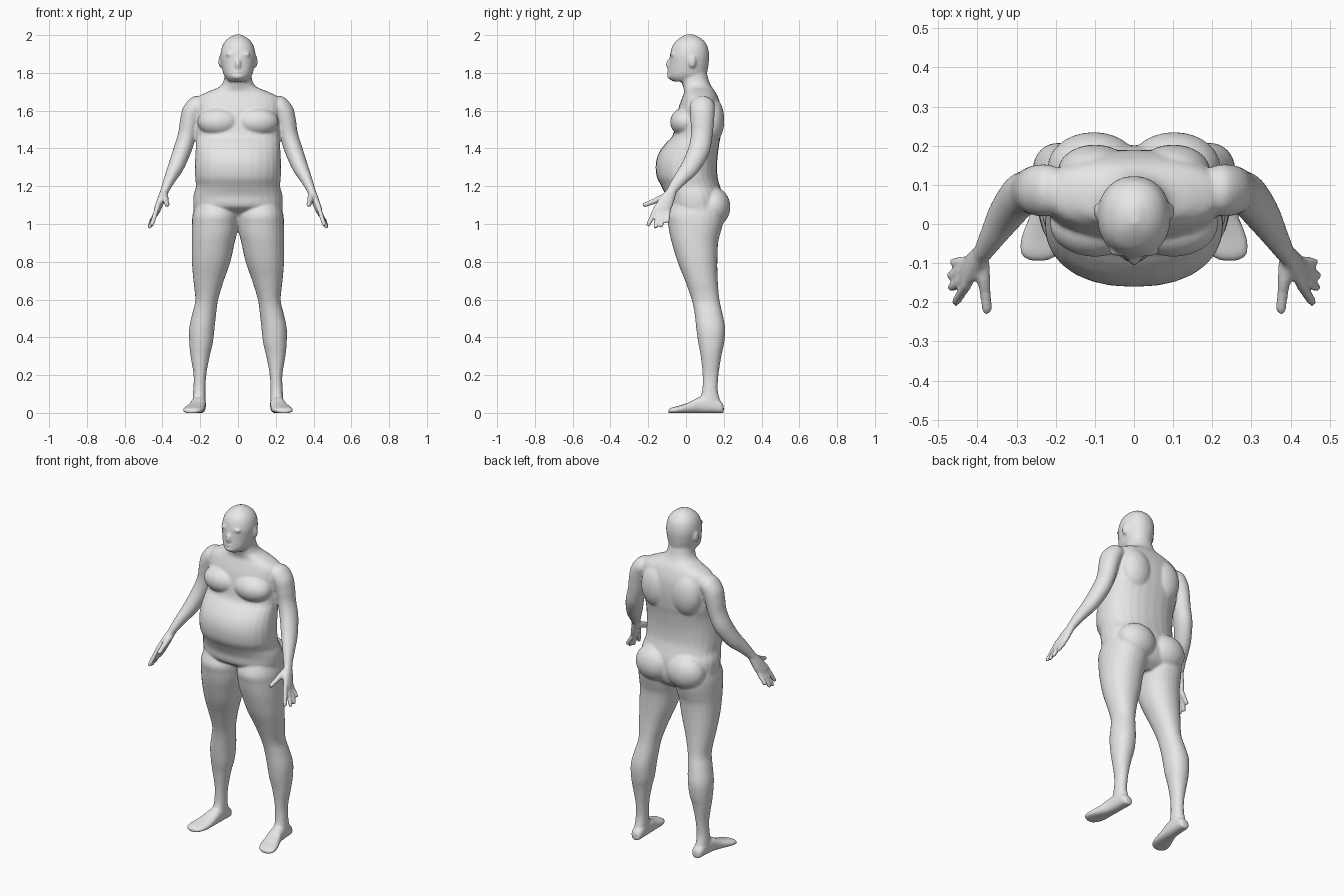
import bpy, bmesh, math
from mathutils import Vector as V, Matrix

bm = bmesh.new()
SIDES = 28


def catmull(a, b, c, d, t):
    return 0.5 * (2 * b + (c - a) * t + (2 * a - 5 * b + 4 * c - d) * t * t
                  + (3 * b - a - 3 * c + d) * t ** 3)


def loft(sections, sx=1, power=2.0, steps=4):
    """Closed smooth skin through (centre, half axis u, half axis v) sections."""
    n = len(sections)
    rows = []
    for i in range(n - 1):
        quad = [sections[max(0, min(n - 1, i + k))] for k in (-1, 0, 1, 2)]
        for s in range(steps):
            rows.append([catmull(*[q[j] for q in quad], s / steps) for j in range(3)])
    rows.append(sections[-1])
    rings = []
    for c, u, v in rows:
        ring = []
        for k in range(SIDES):
            a = 2 * math.pi * k / SIDES
            ca, sa = math.cos(a), math.sin(a)
            p = (c + u * math.copysign(abs(ca) ** (2 / power), ca)
                 + v * math.copysign(abs(sa) ** (2 / power), sa))
            ring.append(bm.verts.new((p.x * sx, p.y, p.z)))
        rings.append(ring)
    for r, q in zip(rings, rings[1:]):
        for k in range(SIDES):
            m = (k + 1) % SIDES
            bm.faces.new((r[k], r[m], q[m], q[k]))
    bm.faces.new(rings[0])
    bm.faces.new(rings[-1])


def level(z, x0, x1, y0, y1):
    """Horizontal section from its x and y limits."""
    return (V(((x0 + x1) / 2, (y0 + y1) / 2, z)),
            V(((x1 - x0) / 2, 0, 0)), V((0, (y1 - y0) / 2, 0)))


def tube(points, sx=1, flat=1.0):
    """Limb along (x, y, z, radius) points; flat narrows it sideways."""
    pts = [V(p[:3]) for p in points]
    secs = []
    for i, p in enumerate(pts):
        d = (pts[min(i + 1, len(pts) - 1)] - pts[max(i - 1, 0)]).normalized()
        v = V((0, 1, 0))
        v = (v - d * v.dot(d)).normalized() if abs(d.y) < 0.9 else V((0, 0, 1)).cross(d).normalized()
        u = v.cross(d)
        secs.append((p, u * points[i][3] * flat, v * points[i][3]))
    loft(secs, sx)


def blob(c, r, sx=1):
    m = Matrix.Translation((c[0] * sx, c[1], c[2])) @ Matrix.Diagonal((*r, 1))
    bmesh.ops.create_uvsphere(bm, u_segments=28, v_segments=16, radius=1, matrix=m)


# Torso and neck: z, half width, front y, back y
torso = [(0.96, .05, .03, .13), (1.0, .16, .0, .18), (1.05, .225, -.03, .2),
         (1.09, .236, -.095, .2), (1.15, .236, -.108, .195), (1.2, .223, -.13, .18),
         (1.25, .227, -.155, .167), (1.32, .228, -.16, .165), (1.38, .225, -.142, .17),
         (1.43, .222, -.105, .177), (1.47, .222, -.07, .184), (1.55, .225, -.055, .19),
         (1.62, .23, -.038, .185), (1.67, .215, -.02, .17), (1.7, .16, -.01, .155),
         (1.725, .1, -.015, .137), (1.755, .077, -.025, .122), (1.8, .07, -.03, .11)]
loft([level(z, -w, w, f, b) for z, w, f, b in torso], power=2.25)

# Head
head = [(1.755, .05, -.07, .08), (1.775, .067, -.09, .102), (1.8, .079, -.092, .112),
        (1.85, .089, -.088, .12), (1.9, .093, -.084, .122), (1.95, .08, -.068, .11),
        (1.983, .052, -.035, .08), (2.003, .012, .0, .04)]
loft([level(z, -w, w, f, b) for z, w, f, b in head], power=2.15)
blob((0, -.088, 1.845), (.015, .018, .03))      # nose
blob((0, -.083, 1.805), (.027, .016, .011))     # lips
blob((0, -.078, 1.782), (.034, .022, .018))     # chin

# Leg: z, inner x, outer x, front y, back y
leg = [(1.12, .02, .222, -.07, .185), (1.05, .0, .24, -.1, .2), (1.0, .0, .244, -.095, .195),
       (.95, .006, .245, -.087, .182), (.9, .018, .245, -.075, .17), (.8, .04, .244, -.045, .166),
       (.7, .075, .236, -.005, .168), (.6, .105, .226, .03, .177), (.53, .115, .241, .045, .192),
       (.45, .124, .258, .054, .207), (.37, .133, .258, .065, .202), (.3, .15, .251, .078, .187),
       (.2, .168, .235, .088, .172), (.12, .172, .237, .086, .168), (.06, .172, .24, .07, .182),
       (.02, .178, .235, .07, .182)]
# Foot: y, centre x, half width, top z
foot = [(.2, .203, .018, .04), (.185, .204, .032, .062), (.13, .206, .036, .09),
        (.07, .21, .04, .085), (.02, .22, .047, .06), (-.03, .232, .055, .042),
        (-.065, .24, .052, .033), (-.085, .243, .04, .026), (-.094, .244, .02, .018)]
# Arm: x, y, z, radius
arm = [(.17, .09, 1.635, .045), (.212, .087, 1.628, .064), (.24, .086, 1.595, .066),
       (.256, .086, 1.54, .062), (.27, .083, 1.47, .057), (.295, .068, 1.39, .057),
       (.33, .022, 1.3, .05), (.36, -.028, 1.24, .038), (.385, -.07, 1.185, .028),
       (.392, -.078, 1.165, .026)]
tips = [(.465, -.098, 1.008), (.473, -.133, .982), (.47, -.165, .975), (.458, -.203, .988)]

across = V((0, -.894, .447))
along = V((.05, -.06, -.12)).normalized()
thick = across.cross(along).normalized()
wrist, knuckle = V((.385, -.07, 1.185)), V((.43, -.13, 1.07))

for s in (1, -1):
    loft([level(*r) for r in leg], s, power=2.15)
    loft([(V((x, y, h / 2 - .002)), V((w, 0, 0)), V((0, 0, h / 2))) for y, x, w, h in foot],
         s, power=2.5)
    tube(arm, s, flat=.84)
    # Palm
    loft([(wrist.lerp(knuckle, t), across * w, thick * h) for t, w, h in
          ((0, .024, .02), (.35, .034, .021), (.7, .043, .019), (1, .042, .016), (1.1, .036, .011))], s)
    # Fingers and thumb
    for i, tip in enumerate(tips):
        base = knuckle + across * (i - 1.5) * .022 - along * .015
        tip = V(tip)
        tube([(*base.lerp(tip, t), r) for t, r in
              ((0, .013), (.5, .0125), (.9, .0115), (1.0, .007))], s)
    tube([(.388, -.09, 1.15, .018), (.385, -.135, 1.135, .018), (.38, -.175, 1.118, .0145),
          (.376, -.215, 1.103, .0135), (.375, -.23, 1.098, .008)], s)
    blob((.1, 0, 1.54), (.115, .084, .078), s)          # chest
    blob((.1, .135, 1.55), (.095, .068, .125), s)       # shoulder blade
    blob((.103, .145, 1.09), (.118, .09, .105), s)      # buttock
    blob((.092, .033, 1.86), (.012, .02, .033), s)      # ear
    blob((.036, -.07, 1.898), (.03, .014, .011), s)     # brow

bmesh.ops.recalc_face_normals(bm, faces=bm.faces)
mesh = bpy.data.meshes.new("body")
bm.to_mesh(mesh)
bm.free()
body = bpy.data.objects.new("body", mesh)
bpy.context.collection.objects.link(body)

skin = bpy.data.materials.new("plain_grey")
skin.diffuse_color = (.8, .8, .8, 1)
mesh.materials.append(skin)

# Fuse the parts into one continuous skin and soften the joins
fuse = body.modifiers.new("fuse", 'REMESH')
fuse.mode = 'VOXEL'
fuse.voxel_size = .007
fuse.use_smooth_shade = True
soft = body.modifiers.new("soften", 'SMOOTH')
soft.factor = .5
soft.iterations = 5
